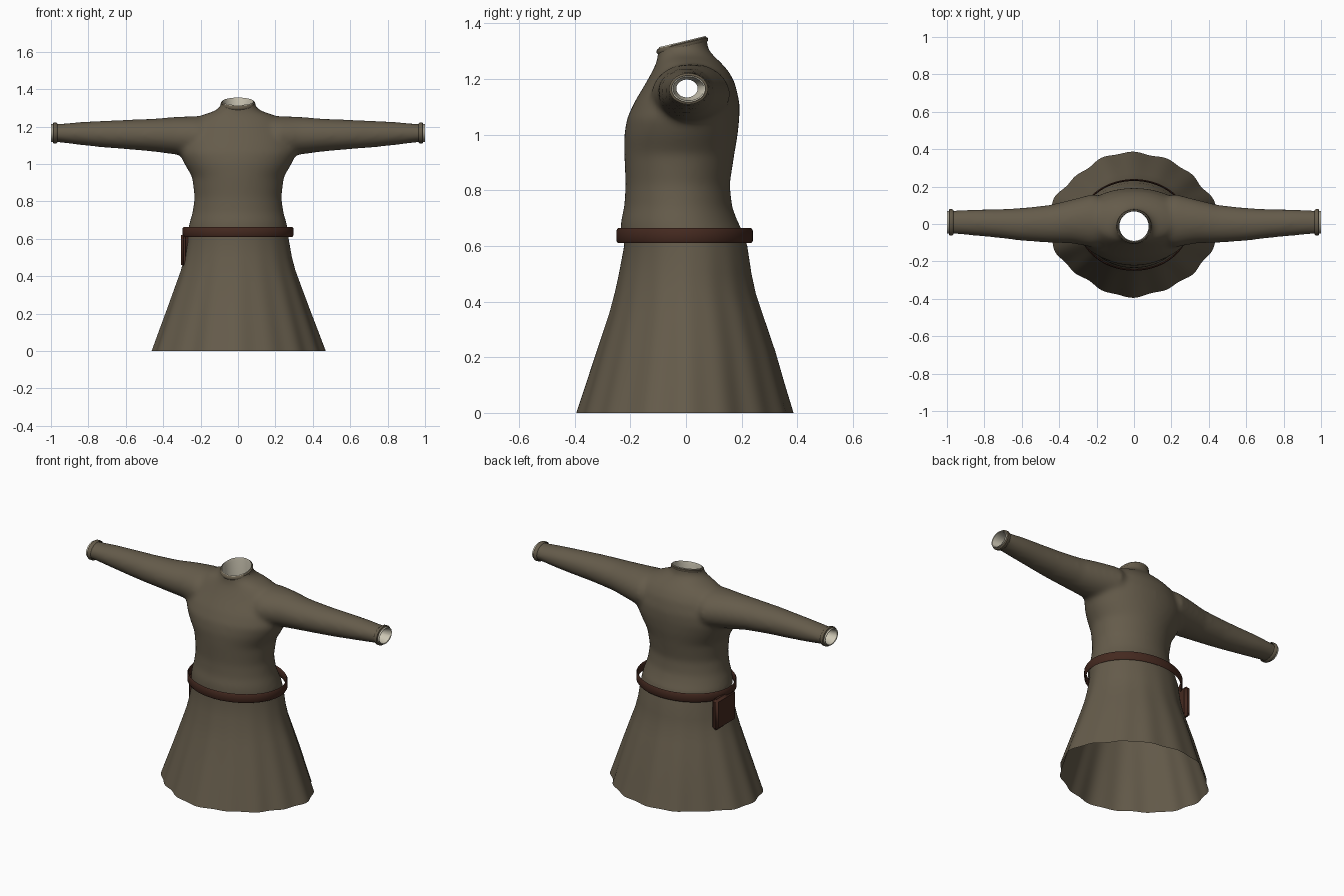
import bpy, bmesh
from math import sin, cos, pi
from mathutils import Vector

cube = bpy.data.objects.get("Cube")
if cube:
    bpy.data.objects.remove(cube)


def material(name, rgb):
    m = bpy.data.materials.new(name)
    m.use_nodes = True
    m.diffuse_color = (*rgb, 1)
    bsdf = m.node_tree.nodes["Principled BSDF"]
    bsdf.inputs["Base Color"].default_value = (*rgb, 1)
    bsdf.inputs["Roughness"].default_value = 0.8
    return m


wool = material("brown wool", (0.13, 0.106, 0.07))
linen = material("cream linen", (0.60, 0.56, 0.45))
leather = material("dark red leather", (0.058, 0.022, 0.014))


def smooth(obj, angle=50):
    bpy.ops.object.select_all(action="DESELECT")
    obj.select_set(True)
    bpy.context.view_layer.objects.active = obj
    bpy.ops.object.shade_smooth_by_angle(angle=angle * pi / 180)


def add_object(name, bm, mat):
    mesh = bpy.data.meshes.new(name)
    bmesh.ops.recalc_face_normals(bm, faces=bm.faces)
    bm.to_mesh(mesh)
    bm.free()
    obj = bpy.data.objects.new(name, mesh)
    bpy.context.collection.objects.link(obj)
    mesh.materials.append(mat)
    smooth(obj)
    return obj


def loft(name, rings, mat, caps=False, wrap=False):
    """Skin a list of point rings, optionally capped or joined end to end."""
    bm = bmesh.new()
    rows = [[bm.verts.new(p) for p in ring] for ring in rings]
    n = len(rows[0])
    pairs = list(zip(rows, rows[1:])) + ([(rows[-1], rows[0])] if wrap else [])
    for a, b in pairs:
        for i in range(n):
            j = (i + 1) % n
            bm.faces.new((a[i], a[j], b[j], b[i]))
    if caps:
        bm.faces.new(rows[0])
        bm.faces.new(rows[-1])
    return add_object(name, bm, mat)


def level_ring(z, half_x, front, back, fold=0.0, tilt=0.0, n=64):
    """Horizontal oval; fold ripples and squares it off, tilt lifts its back."""
    mid, half_y = (front + back) / 2, (back - front) / 2
    ring = []
    for i in range(n):
        a = 2 * pi * i / n
        r = 1 + fold * (cos(16 * a) + 0.8 * sin(7 * a + 1) + 2 * cos(4 * a) - 2)
        y = mid + half_y * r * sin(a)
        ring.append((half_x * r * cos(a), y, z + tilt * y))
    return ring


def sleeve_ring(side, x, low, high, front, back, n=40):
    return [(side * x,
             (front + back) / 2 + (back - front) / 2 * cos(2 * pi * i / n),
             (low + high) / 2 + (high - low) / 2 * sin(2 * pi * i / n))
            for i in range(n)]


# Tunic top: torso and sleeves fused into one soft shell
torso_profile = [
    (0.58, 0.265, -0.232, 0.215), (0.65, 0.268, -0.236, 0.205),
    (0.69, 0.258, -0.234, 0.185), (0.74, 0.243, -0.222, 0.166),
    (0.82, 0.232, -0.217, 0.157), (0.93, 0.245, -0.222, 0.174),
    (1.00, 0.286, -0.222, 0.186), (1.06, 0.315, -0.212, 0.192),
    (1.12, 0.310, -0.184, 0.192), (1.19, 0.275, -0.142, 0.175),
    (1.23, 0.245, -0.120, 0.152), (1.26, 0.195, -0.106, 0.125),
    (1.285, 0.122, -0.101, 0.098), (1.31, 0.090, -0.101, 0.078),
    (1.42, 0.090, -0.101, 0.072)]
top = loft("tunic_top", [level_ring(*p) for p in torso_profile], wool, caps=True)

sleeve_profile = [
    (0.08, 1.06, 1.24, -0.10, 0.12), (0.22, 1.035, 1.256, -0.125, 0.16),
    (0.33, 1.050, 1.252, -0.104, 0.132), (0.45, 1.066, 1.242, -0.10, 0.102),
    (0.60, 1.079, 1.236, -0.090, 0.086), (0.72, 1.088, 1.231, -0.075, 0.080),
    (0.85, 1.102, 1.224, -0.063, 0.078), (0.96, 1.116, 1.214, -0.054, 0.072),
    (1.05, 1.116, 1.214, -0.054, 0.072)]
helpers = []
for side in (-1, 1):
    arm = loft("sleeve_helper", [sleeve_ring(side, *p) for p in sleeve_profile],
               wool, caps=True)
    arm.hide_render = True
    helpers.append(arm)
    mod = top.modifiers.new("join", "BOOLEAN")
    mod.operation, mod.solver, mod.object = "UNION", "EXACT", arm
remesh = top.modifiers.new("fuse", "REMESH")
remesh.mode, remesh.voxel_size = "VOXEL", 0.012
soften = top.modifiers.new("soften", "SMOOTH")
soften.factor, soften.iterations = 0.5, 14

bpy.context.view_layer.update()
graph = bpy.context.evaluated_depsgraph_get()
fused = bpy.data.meshes.new_from_object(top.evaluated_get(graph))
top.modifiers.clear()
for h in helpers:
    bpy.data.objects.remove(h)

# Open the shell at waist, neck and wrists
NECK_TILT = 0.24
bm = bmesh.new()
bm.from_mesh(fused)
cuts = [((0, 0, 0.635), (0, 0, -1)), ((0, 0, 1.325), (0, -NECK_TILT, 1)),
        ((0.985, 0, 0), (1, 0, 0)), ((-0.985, 0, 0), (-1, 0, 0))]
for point, normal in cuts:
    bmesh.ops.bisect_plane(bm, geom=bm.verts[:] + bm.edges[:] + bm.faces[:],
                           plane_co=Vector(point), plane_no=Vector(normal),
                           clear_outer=True)
for f in bm.faces:
    f.material_index = 0
bm.to_mesh(fused)
bm.free()
fused.materials.clear()
fused.materials.append(wool)
top.data = fused
smooth(top, 60)

# Flared skirt with soft folds deepening toward the hem
skirt_profile = [
    (0.66, 0.262, -0.226, 0.200), (0.60, 0.270, -0.222, 0.220),
    (0.50, 0.287, -0.240, 0.235), (0.43, 0.305, -0.255, 0.250),
    (0.36, 0.330, -0.273, 0.273), (0.22, 0.380, -0.318, 0.320),
    (0.10, 0.424, -0.356, 0.354), (0.00, 0.460, -0.388, 0.384)]
loft("skirt", [level_ring(*p, fold=0.012 * (0.66 - p[0]) / 0.66, n=160)
               for p in skirt_profile], wool)

# Neckline: a wool lip around a linen lining
collar_profile = [
    (1.22, 0.078, -0.090, 0.067), (1.32, 0.080, -0.093, 0.068),
    (1.338, 0.083, -0.096, 0.070), (1.330, 0.086, -0.099, 0.073)]
loft("collar_lining", [level_ring(*p, tilt=NECK_TILT) for p in collar_profile], linen)
neck_lip_profile = [
    (1.314, 0.089, -0.102, 0.075), (1.320, 0.093, -0.106, 0.079),
    (1.330, 0.092, -0.105, 0.078), (1.334, 0.085, -0.098, 0.072)]
loft("neck_lip", [level_ring(*p, tilt=NECK_TILT) for p in neck_lip_profile], wool)

# Cuffs: a wool lip and a linen lining at each wrist
cuff_profile = [
    (0.982, 1.117, 1.213, -0.052, 0.070), (1.0, 1.117, 1.213, -0.052, 0.070),
    (0.998, 1.122, 1.208, -0.047, 0.065), (0.93, 1.134, 1.198, -0.035, 0.042)]
lip_profile = [
    (0.966, 1.114, 1.216, -0.056, 0.074), (0.972, 1.109, 1.221, -0.061, 0.079),
    (0.987, 1.109, 1.221, -0.061, 0.079), (0.990, 1.117, 1.213, -0.052, 0.070)]
for side, word in ((1, "left"), (-1, "right")):
    loft(word + "_cuff_lining", [sleeve_ring(side, *p) for p in cuff_profile], linen)
    loft(word + "_cuff_lip", [sleeve_ring(side, *p) for p in lip_profile],
         wool, wrap=True)

# Loose leather belt with rounded edges
belt_profile = [
    (0.610, 0.291, -0.245, 0.235), (0.618, 0.296, -0.250, 0.240),
    (0.656, 0.296, -0.250, 0.240), (0.664, 0.291, -0.245, 0.235),
    (0.658, 0.286, -0.240, 0.230), (0.616, 0.286, -0.240, 0.230)]
loft("belt", [level_ring(*p, n=96) for p in belt_profile], leather, wrap=True)

# Flat pouch hanging at the right hip
bm = bmesh.new()
bmesh.ops.create_cube(bm, size=1)
bmesh.ops.scale(bm, vec=(0.04, 0.19, 0.19), verts=bm.verts)
bmesh.ops.translate(bm, vec=(-0.286, 0.04, 0.54), verts=bm.verts)
bmesh.ops.bevel(bm, geom=bm.edges[:], offset=0.014, segments=3, affect="EDGES")
add_object("pouch", bm, leather)
